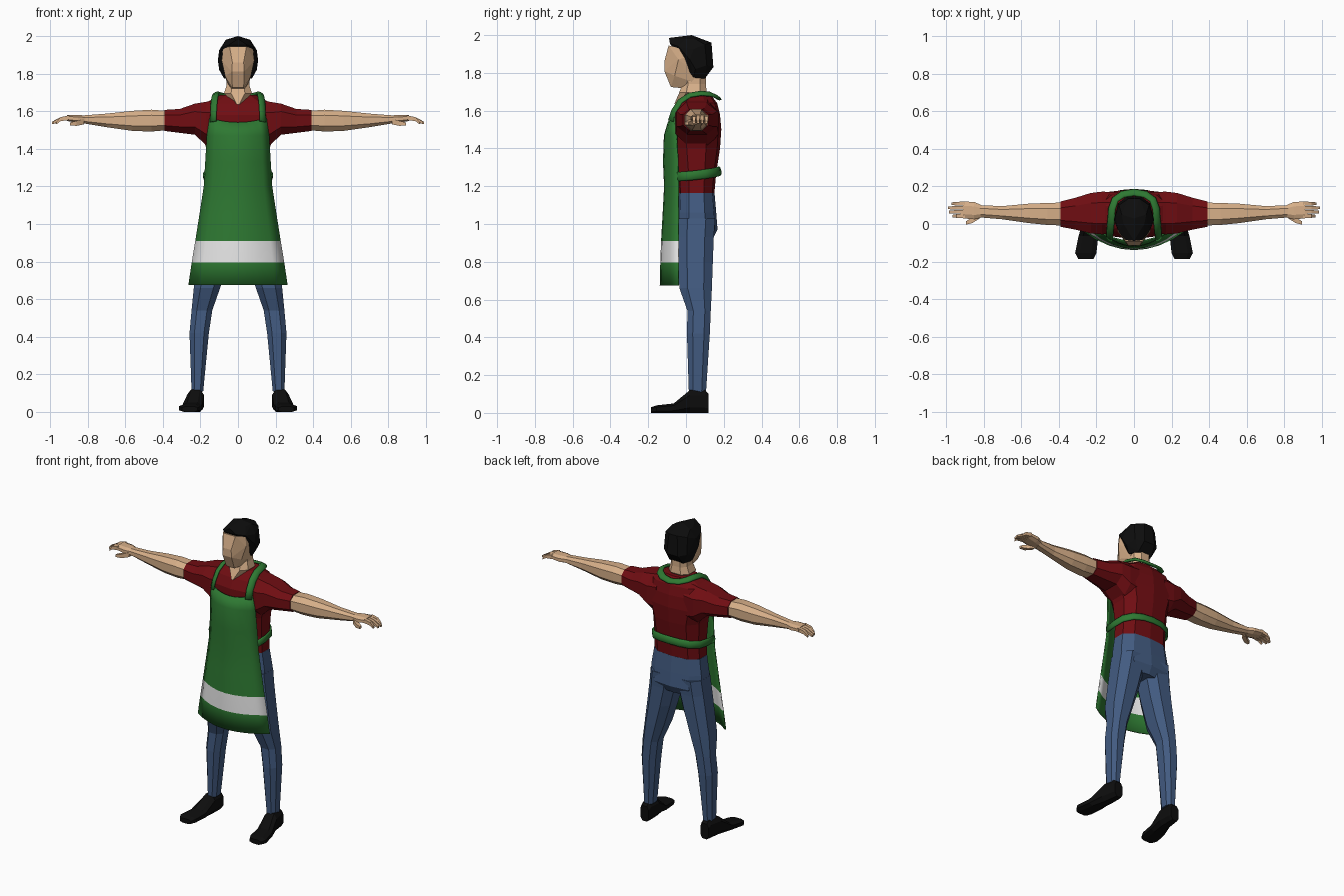
import bpy, bmesh, math
from mathutils import Vector


def material(name, rgb):
    m = bpy.data.materials.new(name)
    m.diffuse_color = (*rgb, 1)
    return m


SKIN = material("skin", (0.68, 0.43, 0.25))
RED = material("shirt red", (0.16, 0.004, 0.006))
GREEN = material("apron green", (0.027, 0.19, 0.032))
WHITE = material("stripe white", (0.8, 0.8, 0.8))
BLUE = material("denim blue", (0.055, 0.105, 0.22))
BLACK = material("black", (0.004, 0.004, 0.004))


def finish(name, bm, mats, mirror=False, smooth=False):
    bmesh.ops.recalc_face_normals(bm, faces=bm.faces)
    me = bpy.data.meshes.new(name)
    bm.to_mesh(me)
    bm.free()
    for m in mats:
        me.materials.append(m)
    ob = bpy.data.objects.new(name, me)
    bpy.context.collection.objects.link(ob)
    if smooth:
        for p in me.polygons:
            p.use_smooth = True
    if mirror:
        ob.modifiers.new("mirror", 'MIRROR').use_mirror_merge = False
    return ob


def skin_rings(bm, rings):
    """Join rings of points into a closed tube with end caps."""
    vs = [[bm.verts.new(p) for p in r] for r in rings]
    n = len(vs[0])
    for a, b in zip(vs, vs[1:]):
        for i in range(n):
            j = (i + 1) % n
            bm.faces.new((a[i], a[j], b[j], b[i]))
    bm.faces.new(vs[0])
    bm.faces.new(vs[-1])


def loft(name, axis, rings, mat, n=8, square=0.8, mirror=True):
    """Each ring: position on the axis, then min/max of the other two axes."""
    out = []
    for pos, u0, u1, v0, v1 in rings:
        pts = []
        for k in range(n):
            a = 2 * math.pi * (k + 0.5) / n
            top = math.cos(math.pi / n)
            c, s = [math.copysign(abs(min(1, max(-1, f / top))) ** square, f)
                    for f in (math.cos(a), math.sin(a))]
            p = [(u0 + u1) / 2 + c * (u1 - u0) / 2, (v0 + v1) / 2 + s * (v1 - v0) / 2]
            p.insert("xyz".index(axis), pos)
            pts.append(p)
        out.append(pts)
    bm = bmesh.new()
    skin_rings(bm, out)
    return finish(name, bm, [mat], mirror)


def hull(name, half, mat):
    bm = bmesh.new()
    for x, y, z in half:
        for s in ((1, -1) if x else (1,)):
            bm.verts.new((s * x, y, z))
    res = bmesh.ops.convex_hull(bm, input=bm.verts)
    bmesh.ops.delete(bm, geom=[v for v in res["geom_interior"]
                               if isinstance(v, bmesh.types.BMVert)], context='VERTS')
    return finish(name, bm, [mat])


def band(name, half, centre, width, thick, mat):
    """Flat rounded band along a path mirrored across x = 0 (last point on x = 0)."""
    path = [Vector(p) for p in half]
    path += [Vector((-p.x, p.y, p.z)) for p in reversed(path[:-1])]
    rings = []
    for i, p in enumerate(path):
        t = (path[min(i + 1, len(path) - 1)] - path[max(i - 1, 0)]).normalized()
        nrm = p - Vector(centre)
        nrm = (nrm - t * nrm.dot(t)).normalized()
        side = t.cross(nrm)
        rings.append([p + side * math.cos(a) * width / 2 + nrm * math.sin(a) * thick / 2
                      for a in [math.pi * k / 4 for k in range(8)]])
    bm = bmesh.new()
    skin_rings(bm, rings)
    return finish(name, bm, [mat], smooth=True)


# Shirt body and sleeves
loft("shirt_body", 'z', [
    (1.16, -.165, .165, -.04, .15), (1.27, -.162, .162, -.048, .16),
    (1.40, -.168, .168, -.07, .18), (1.50, -.20, .20, -.08, .187),
    (1.58, -.205, .205, -.078, .18), (1.64, -.18, .18, -.05, .165),
    (1.685, -.095, .095, -.01, .13)], RED, n=10, mirror=False)
loft("sleeve", 'x', [
    (.10, -.05, .17, 1.40, 1.665), (.17, -.055, .172, 1.42, 1.65),
    (.23, -.05, .165, 1.475, 1.64), (.31, -.03, .14, 1.485, 1.612),
    (.39, -.015, .12, 1.495, 1.607)], RED)

# Arms, palms, fingers and thumbs
loft("arm", 'x', [
    (.38, -.008, .114, 1.499, 1.602), (.46, -.005, .112, 1.492, 1.608),
    (.56, .005, .108, 1.495, 1.602), (.70, .025, .095, 1.515, 1.587),
    (.82, .035, .10, 1.535, 1.578)], SKIN)
loft("palm", 'x', [
    (.81, .035, .10, 1.537, 1.577), (.85, .025, .117, 1.538, 1.58),
    (.91, .03, .12, 1.548, 1.58)], SKIN)
for i, tip in enumerate((.965, .985, .99, .97)):
    y = .032 + i * .022
    loft(f"finger_{i + 1}", 'x', [
        (.90, y, y + .021, 1.553, 1.578), (.945, y + .001, y + .02, 1.547, 1.568),
        (tip, y + .003, y + .017, 1.531, 1.544)], SKIN, n=4)
loft("thumb", 'x', [
    (.82, .03, .065, 1.53, 1.56), (.86, .005, .035, 1.522, 1.548),
    (.895, -.004, .014, 1.525, 1.54)], SKIN, n=4)

# Trousers
loft("trouser_seat", 'z', [
    (1.165, -.166, .166, -.041, .151), (1.06, -.182, .182, -.045, .16),
    (.97, -.185, .185, -.045, .167), (.92, -.12, .12, -.03, .14)], BLUE, n=10, mirror=False)
loft("trouser_leg", 'z', [
    (1.03, .01, .184, -.042, .155), (.93, .015, .197, -.042, .147),
    (.80, .05, .215, -.04, .142), (.66, .095, .235, -.035, .137),
    (.54, .137, .247, .008, .131), (.42, .155, .258, .005, .126),
    (.11, .185, .247, .015, .106)], BLUE)

# Shoes
loft("shoe", 'y', [
    (.12, .19, .25, 0, .10), (.10, .185, .255, 0, .12), (.02, .182, .27, 0, .12),
    (-.065, .19, .295, 0, .05), (-.155, .20, .313, 0, .04),
    (-.185, .215, .297, 0, .03)], BLACK, square=.7)

# Neck with open collar, face and hair
loft("neck", 'z', [
    (1.635, -.012, .012, -.062, .05), (1.695, -.075, .075, -.036, .11),
    (1.74, -.06, .06, -.02, .105), (1.81, -.06, .06, -.02, .105)], SKIN, mirror=False)
hull("face", [
    (.03, -.08, 1.725), (.035, -.03, 1.72), (.033, -.115, 1.81), (.03, -.115, 1.86),
    (.045, -.092, 1.945), (.068, -.06, 1.785), (.087, -.04, 1.87), (.08, -.035, 1.93),
    (.06, .03, 1.755), (.065, .07, 1.79), (.08, .05, 1.9)], SKIN)
hull("hair", [
    (0, -.09, 1.985), (.045, -.085, 1.955), (0, .03, 2.0), (.055, 0, 1.98),
    (.082, -.04, 1.94), (.107, .02, 1.87), (.1, .04, 1.925), (.065, .05, 1.98),
    (.075, .04, 1.775), (.1, .05, 1.82), (.03, .135, 1.96), (.08, .1, 1.95),
    (.04, .145, 1.83), (.085, .11, 1.84), (.05, .1, 1.77)], BLACK)

# Apron sheet: height, half width, centre depth, edge depth
rows = [(1.565, .15, -.092, -.06), (1.47, .164, -.113, -.05), (1.33, .172, -.118, -.042),
        (1.2, .18, -.112, -.04), (1.05, .203, -.12, -.04), (.91, .225, -.128, -.04),
        (.795, .244, -.132, -.04), (.675, .262, -.135, -.04)]
bm = bmesh.new()
grid = []
for r, (z, hw, yc, ye) in enumerate(rows):
    sag = .025 if r == 0 else 0
    grid.append([bm.verts.new((t * hw, yc + (ye - yc) * t * t, z - sag * (1 - t * t)))
                 for t in [k / 4 - 1 for k in range(9)]])
for r in range(len(rows) - 1):
    for k in range(8):
        f = bm.faces.new((grid[r][k], grid[r + 1][k], grid[r + 1][k + 1], grid[r][k + 1]))
        f.material_index = 1 if r == 5 else 0
apron = finish("apron", bm, [GREEN, WHITE], smooth=True)
solid = apron.modifiers.new("thickness", 'SOLIDIFY')
solid.thickness = .008
solid.offset = 0

# Neck strap and waist tie
band("neck_strap", [
    (.132, -.08, 1.545), (.13, -.062, 1.60), (.127, -.03, 1.65), (.122, .02, 1.682),
    (.118, .08, 1.692), (.10, .13, 1.687), (.06, .158, 1.675), (0, .168, 1.668)],
    (0, .05, 1.45), .044, .02, GREEN)
band("waist_tie", [
    (.174, -.045, 1.25), (.178, .03, 1.256), (.17, .10, 1.264), (.13, .15, 1.272),
    (.07, .172, 1.278), (0, .178, 1.28)], (0, .03, 1.26), .05, .018, GREEN)
